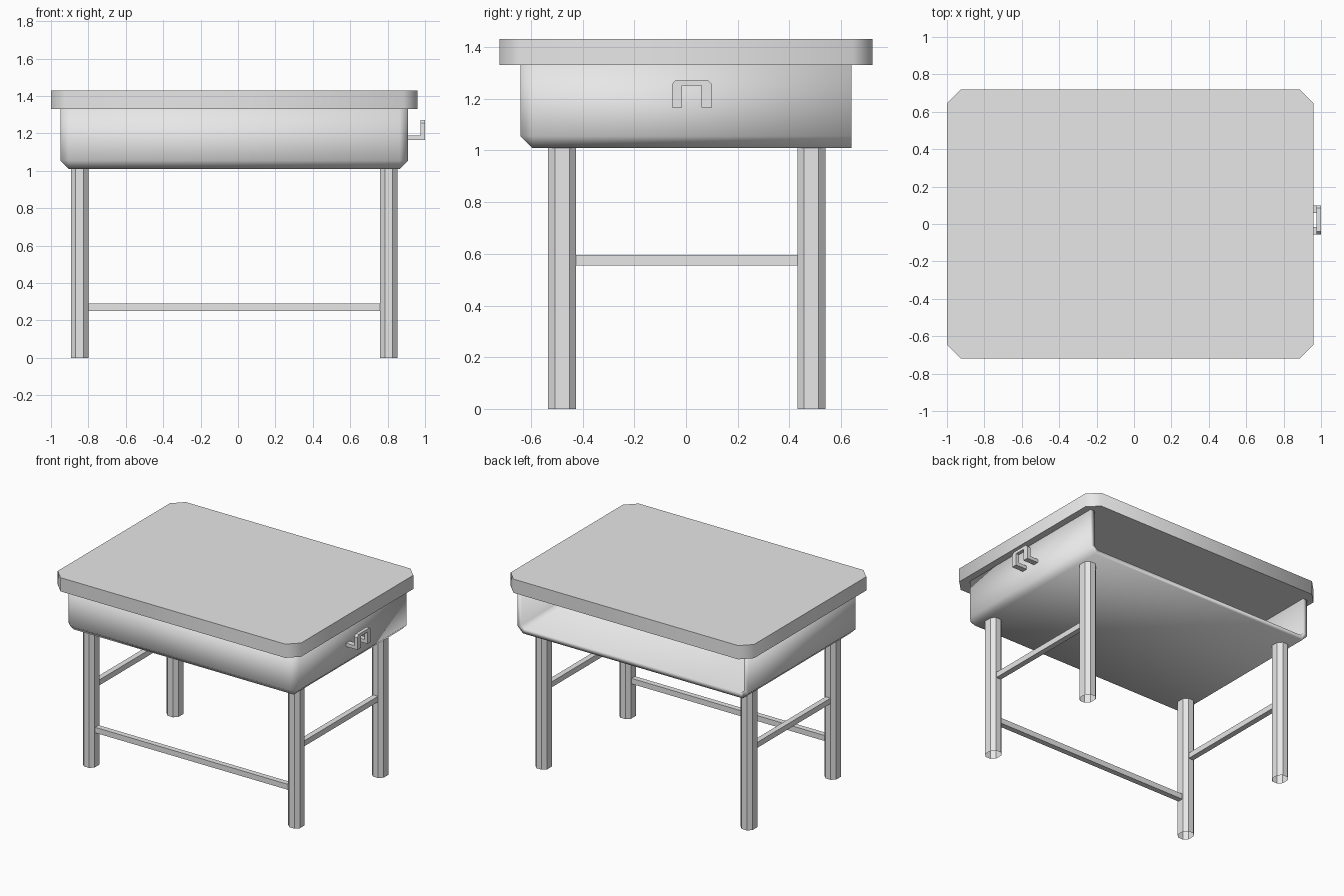
import bpy
import bmesh
import math

old = bpy.data.objects.get("Cube")
if old:
    bpy.data.objects.remove(old, do_unlink=True)

grey = bpy.data.materials.new("light grey")
grey.use_nodes = True
COLOR = (0.8, 0.8, 0.8, 1)
grey.diffuse_color = COLOR
grey.node_tree.nodes["Principled BSDF"].inputs["Base Color"].default_value = COLOR


def finish(name, bm):
    mesh = bpy.data.meshes.new(name)
    bm.to_mesh(mesh)
    bm.free()
    mesh.materials.append(grey)
    obj = bpy.data.objects.new(name, mesh)
    bpy.context.collection.objects.link(obj)
    return obj


def box_mesh(x, y, z):
    """Box from (min, max) ranges on each axis."""
    bm = bmesh.new()
    bmesh.ops.create_cube(bm, size=1)
    for v in bm.verts:
        v.co = [r[0] if c < 0 else r[1] for c, r in zip(v.co, (x, y, z))]
    return bm


def chamfer(bm, edges, width):
    bmesh.ops.bevel(bm, geom=edges, offset=width, segments=1,
                    affect='EDGES', profile=0.5)
    bm.normal_update()


def upright(edge):
    a, b = edge.verts
    return abs(a.co.z - b.co.z) > 0.01


def smooth(obj):
    bpy.ops.object.select_all(action='DESELECT')
    obj.select_set(True)
    bpy.context.view_layer.objects.active = obj
    bpy.ops.object.shade_smooth_by_angle(angle=math.radians(60))


# Lid with clipped corners
bm = box_mesh((-1, 0.96), (-0.72, 0.72), (1.33, 1.43))
chamfer(bm, [e for e in bm.edges if upright(e)], 0.075)
smooth(finish("desk_top", bm))

# Storage tray: thin shell, open at the back and under the lid
bm = box_mesh((-0.95, 0.91), (-0.64, 0.64), (1.01, 1.33))
cut = []
for e in bm.edges:
    on_top = all(v.co.z > 1.3 for v in e.verts)
    on_back = all(v.co.y > 0.6 for v in e.verts)
    if not on_top and not on_back:
        cut.append(e)
chamfer(bm, cut, 0.045)
opened = [f for f in bm.faces if f.normal.z > 0.9 or f.normal.y > 0.9]
bmesh.ops.delete(bm, geom=opened, context='FACES')
tray = finish("storage_tray", bm)
smooth(tray)
wall = tray.modifiers.new("wall", 'SOLIDIFY')
wall.thickness = 0.035
wall.offset = -1
wall.use_even_offset = True

# Legs: eight-sided open tubes
for side, x in (("right", -0.847), ("left", 0.806)):
    for end, y in (("front", -0.479), ("back", 0.485)):
        bm = box_mesh((x - 0.047, x + 0.047), (y - 0.054, y + 0.054), (0, 1.02))
        chamfer(bm, [e for e in bm.edges if upright(e)], 0.026)
        caps = [f for f in bm.faces if abs(f.normal.z) > 0.9]
        bmesh.ops.delete(bm, geom=caps, context='FACES')
        finish(f"{end}_{side}_leg", bm)
    # Side rail between the front and back legs
    finish(f"{side}_rail", box_mesh((x - 0.02, x + 0.02), (-0.435, 0.44), (0.555, 0.595)))

# Low rail between the front legs
finish("front_rail", box_mesh((-0.805, 0.765), (-0.5, -0.46), (0.25, 0.29)))

# Bag hook: upright arch on two arms
arch = [(-0.055, 1.165), (-0.015, 1.165), (-0.015, 1.25), (0.06, 1.25),
        (0.06, 1.165), (0.1, 1.165), (0.1, 1.255), (0.085, 1.272),
        (-0.04, 1.272), (-0.055, 1.255)]
bm = bmesh.new()
face = bm.faces.new([bm.verts.new((0.975, y, z)) for y, z in arch])
ext = bmesh.ops.extrude_face_region(bm, geom=[face])
bmesh.ops.translate(bm, vec=(0.025, 0, 0),
                    verts=[g for g in ext["geom"] if isinstance(g, bmesh.types.BMVert)])
bmesh.ops.recalc_face_normals(bm, faces=bm.faces)
finish("hook_arch", bm)
for name, y in (("front", -0.055), ("back", 0.06)):
    finish(f"hook_{name}_arm", box_mesh((0.9, 0.98), (y, y + 0.04), (1.165, 1.19)))
